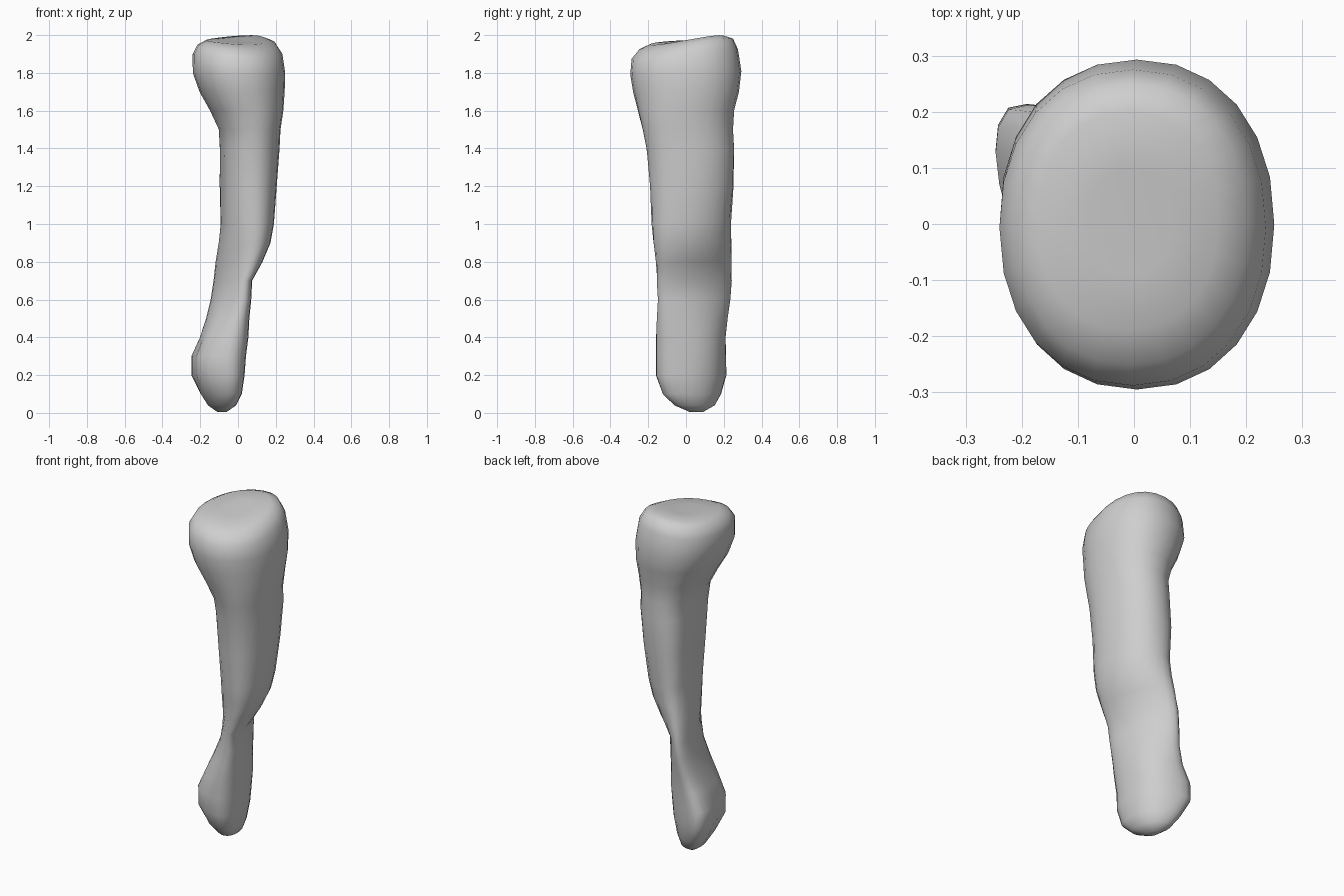
import bpy
import bmesh
import math

cube = bpy.data.objects.get("Cube")
if cube:
    bpy.data.objects.remove(cube, do_unlink=True)

SIDES = 24

# Bone cross-sections: height, x low, x high, y low, y high, diagonal lean
SECTIONS = [
    (.005, -.11, -.06, .02, .09, -.3),
    (.04, -.16, -.01, -.06, .15, -.35),
    (.1, -.2, .02, -.12, .18, -.35),
    (.2, -.25, .035, -.155, .205, -.28),
    (.3, -.25, .042, -.155, .205, -.25),
    (.4, -.205, .055, -.155, .205, -.3),
    (.5, -.17, .06, -.15, .215, -.45),
    (.6, -.145, .07, -.145, .23, -.6),
    (.7, -.13, .075, -.15, .235, -.65),
    (.8, -.12, .13, -.155, .235, -.5),
    (.9, -.105, .172, -.17, .235, -.35),
    (1, -.095, .19, -.18, .235, -.25),
    (1.2, -.1, .205, -.19, .25, -.15),
    (1.4, -.1, .22, -.21, .255, -.1),
    (1.5, -.105, .225, -.23, .25, -.1),
    (1.6, -.15, .24, -.255, .255, -.05),
    (1.7, -.205, .247, -.28, .28, 0),
    (1.8, -.24, .25, -.295, .293, 0),
    (1.9, -.24, .235, -.288, .275, 0),
    (1.95, -.215, .2, -.25, .25, 0),
    (1.973, -.17, .15, -.19, .2, 0),
    (1.97, -.08, .07, -.09, .1, 0),
]


def bump(value, centre, width):
    """Smooth hill that fades to nothing away from its centre."""
    return math.exp(-((value - centre) / width) ** 2)


def rounded(value, power):
    """Below one, the power makes the section squarer than a circle."""
    return math.copysign(abs(value) ** power, value)


def section_point(section, angle):
    z, x_low, x_high, y_low, y_high, lean = section
    lower_end = bump(z, .25, .17)
    shaft = bump(z, 1.2, .35)
    power = .92 - .1 * lower_end
    across = rounded(math.cos(angle), power)
    along = rounded(math.sin(angle), power)
    along = lean * across + math.sqrt(1 - lean * lean) * along
    # Ridge down the back right corner, with a hollow in front of it
    ridge = 1 + .1 * (lower_end + shaft) * bump(angle, math.pi * .77, .35)
    hollow = 1 - (.17 * lower_end + .1 * shaft) * bump(angle, math.pi * 1.1, .35)
    across *= ridge * hollow
    along *= ridge
    x = (x_low + x_high) / 2 + across * (x_high - x_low) / 2
    y = (y_low + y_high) / 2 + along * (y_high - y_low) / 2
    # The upper joint surface rises towards the back and is slightly saddled
    tilt = min(max((z - 1.75) / .2, 0), 1)
    return (x, y, z + tilt * (.12 * y + .4 * x * y))


def loft(name, sections):
    bm = bmesh.new()
    rings = []
    for section in sections:
        rings.append([bm.verts.new(section_point(section, math.tau * i / SIDES))
                      for i in range(SIDES)])
    for lower, upper in zip(rings, rings[1:]):
        for i in range(SIDES):
            j = (i + 1) % SIDES
            bm.faces.new((lower[i], lower[j], upper[j], upper[i]))
    bm.faces.new(list(reversed(rings[0])))
    bm.faces.new(rings[-1])
    bmesh.ops.recalc_face_normals(bm, faces=bm.faces)
    mesh = bpy.data.meshes.new(name)
    bm.to_mesh(mesh)
    bm.free()
    obj = bpy.data.objects.new(name, mesh)
    bpy.context.collection.objects.link(obj)
    return obj


# Plain grey bone colour
grey = bpy.data.materials.new("bone_grey")
grey.use_nodes = True
colour = (.62, .62, .62, 1)
grey.diffuse_color = colour
grey.node_tree.nodes["Principled BSDF"].inputs["Base Color"].default_value = colour

bone = loft("long_bone", SECTIONS)
bone.data.materials.append(grey)
for face in bone.data.polygons:
    face.use_smooth = True
